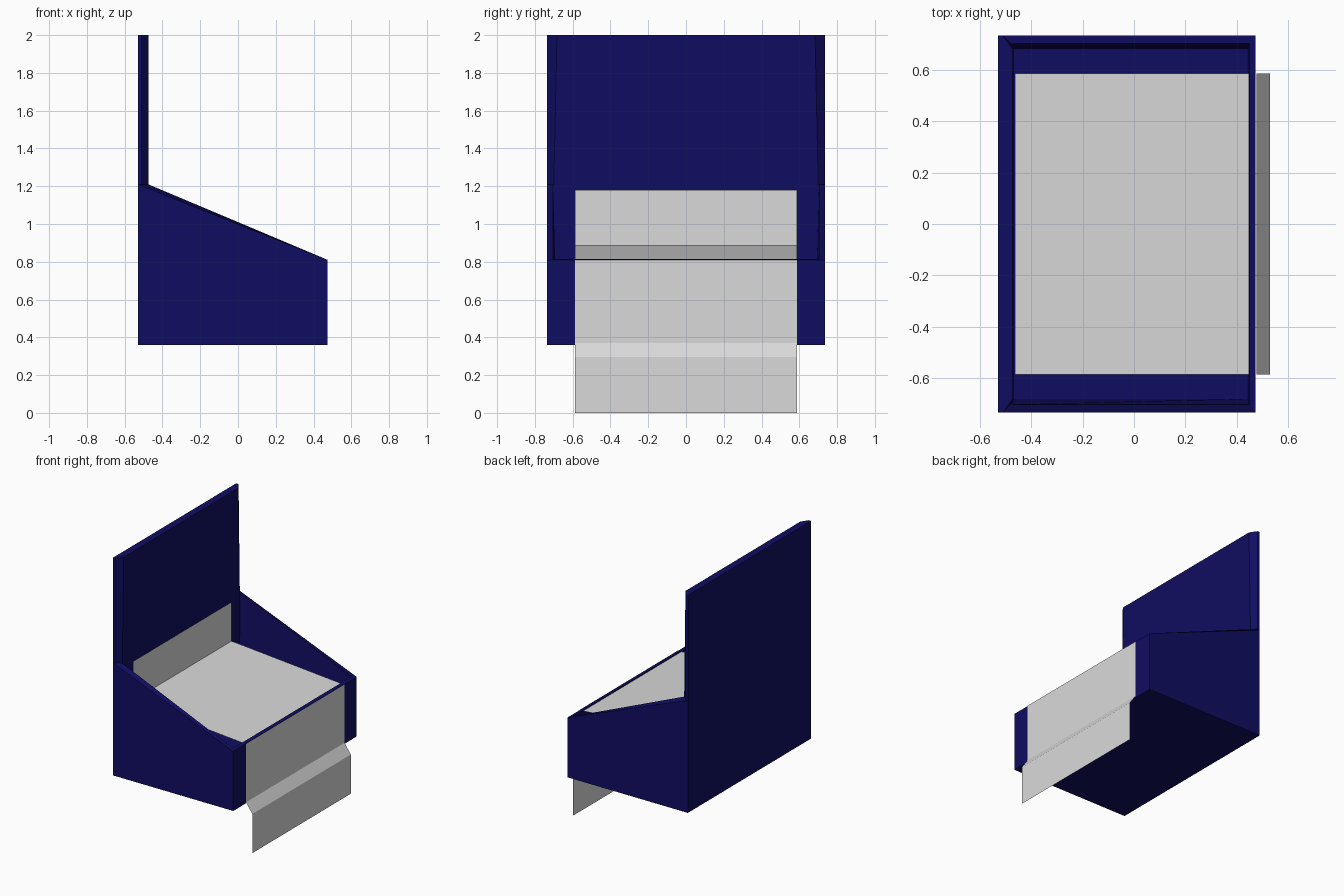
import bpy, bmesh

if "Cube" in bpy.data.objects:
    bpy.data.objects.remove(bpy.data.objects["Cube"])


def material(name, rgb):
    m = bpy.data.materials.new(name)
    m.diffuse_color = (*rgb, 1)
    m.use_nodes = True
    m.node_tree.nodes["Principled BSDF"].inputs["Base Color"].default_value = m.diffuse_color
    return m


navy = material("navy", (0.005, 0.004, 0.12))
grey = material("light grey", (0.70, 0.70, 0.70))


def finish(name, bm, mat, closed=True):
    if closed:
        bmesh.ops.recalc_face_normals(bm, faces=bm.faces[:])
    me = bpy.data.meshes.new(name)
    bm.to_mesh(me)
    bm.free()
    me.materials.append(mat)
    ob = bpy.data.objects.new(name, me)
    bpy.context.collection.objects.link(ob)
    return ob


def loft(name, rings, mat):
    """Skin between equal-length rings and cap both ends."""
    bm = bmesh.new()
    loops = [[bm.verts.new(p) for p in r] for r in rings]
    n = len(loops[0])
    for a, b in zip(loops, loops[1:]):
        for i in range(n):
            j = (i + 1) % n
            bm.faces.new((a[i], a[j], b[j], b[i]))
    bm.faces.new(loops[0][::-1])
    bm.faces.new(loops[-1])
    return finish(name, bm, mat)


def rect(x0, x1, y, z_back, z_front):
    return [(x0, -y, z_back), (x1, -y, z_front), (x1, y, z_front), (x0, y, z_back)]


# Open bin: outer wall, sloping rim, tapered inner wall, floor
loft("bin", [
    rect(-0.53, 0.475, 0.735, 0.36, 0.36),
    rect(-0.53, 0.475, 0.735, 1.21, 0.81),
    rect(-0.475, 0.45, 0.704, 1.21, 0.815),
    rect(-0.468, 0.443, 0.682, 0.40, 0.40),
], navy)


# Tall back panel with chamfered inner corners
def panel_ring(y, z):
    return [(-0.53, -0.735, z), (-0.51, -0.735, z), (-0.475, -y, z),
            (-0.475, y, z), (-0.51, 0.735, z), (-0.53, 0.735, z)]


loft("back_panel", [panel_ring(0.70, 1.21), panel_ring(0.683, 2.0)], navy)


# Thin sheets: a profile in x and z, drawn out along y
def sheet(name, profile, y=0.587):
    bm = bmesh.new()
    pairs = [(bm.verts.new((x, -y, z)), bm.verts.new((x, y, z))) for x, z in profile]
    for (a, b), (c, d) in zip(pairs, pairs[1:]):
        bm.faces.new((a, c, d, b))
    return finish(name, bm, grey, closed=False)


sheet("inner_liner", [(-0.464, 1.18), (-0.464, 0.885), (0.448, 0.81)])
sheet("front_apron", [(0.478, 0.81), (0.478, 0.37), (0.53, 0.295), (0.53, 0.0)])
